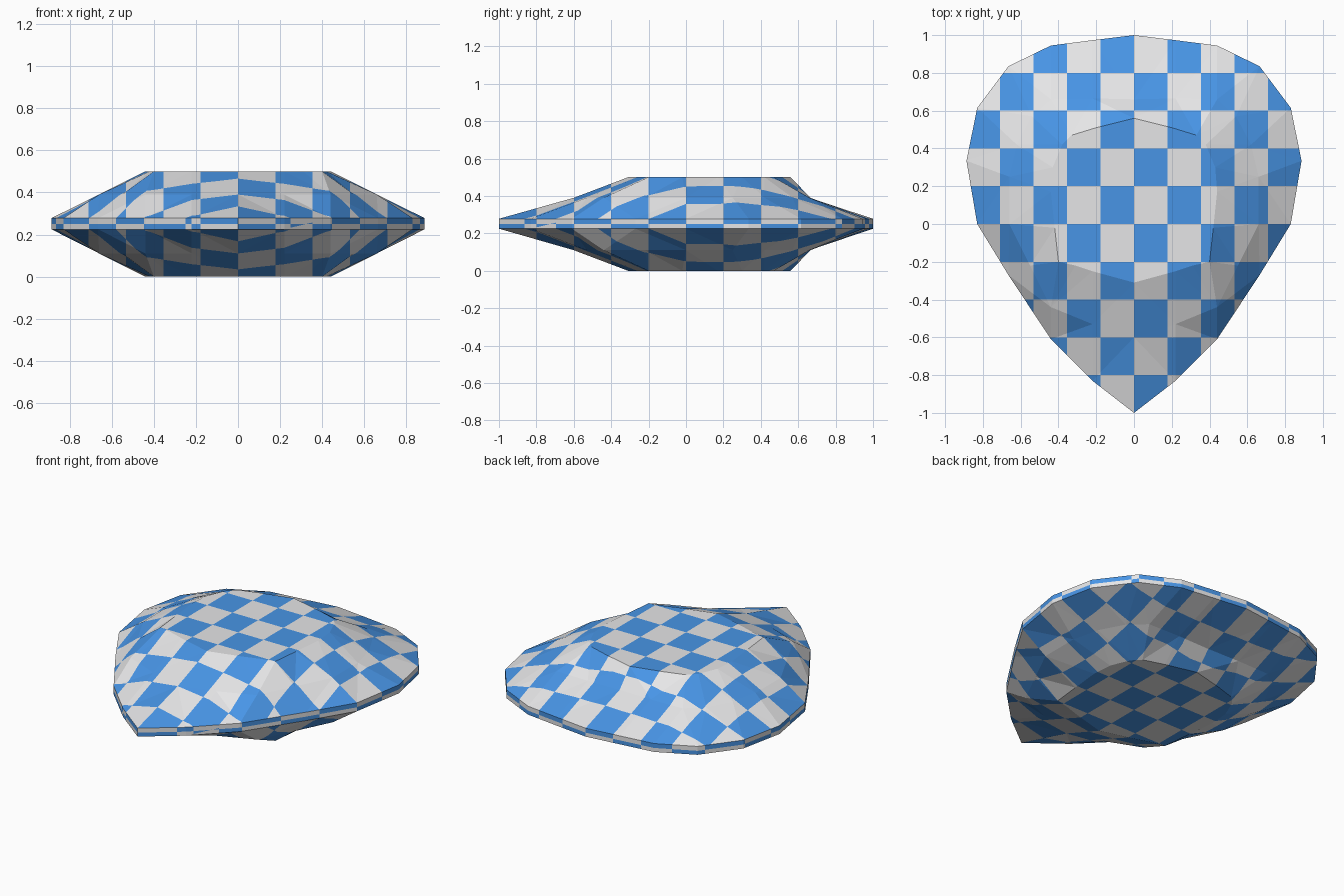
import bpy, bmesh, math

if "Cube" in bpy.data.objects:
    bpy.data.objects.remove(bpy.data.objects["Cube"])

def material(name, rgb):
    m = bpy.data.materials.new(name)
    m.diffuse_color = (*rgb, 1)
    m.use_nodes = True
    m.node_tree.nodes["Principled BSDF"].inputs["Base Color"].default_value = m.diffuse_color
    return m

grey = material("light grey", (0.81, 0.81, 0.82))
blue = material("sky blue", (0.065, 0.30, 0.79))

# right-hand halves of the contour rings, back to front
rim = [(0, 1), (.22, .973), (.44, .945), (.665, .835), (.83, .615), (.887, .335),
       (.83, 0), (.665, -.27), (.44, -.61), (.22, -.83), (0, -1)]
shoulder = [(0, .66), (.22, .665), (.44, .66), (.54, .57), (.62, .42), (.66, .25),
            (.66, 0), (.55, -.22), (.44, -.44), (.22, -.53), (0, -.6)]
plateau = [(0, .56), (.2, .51), (.33, .47), (.38, .42), (.43, .3), (.44, .17),
           (.42, -.02), (.4, -.2), (.31, -.22), (.22, -.25), (0, -.31)]

def full_ring(half):
    return half + [(-x, y) for x, y in reversed(half[1:-1])]

bm = bmesh.new()
levels = [(plateau, 0), (shoulder, .11), (rim, .225),
          (rim, .278), (shoulder, .39), (plateau, .5)]
rings = [[bm.verts.new((x, y, z)) for x, y in full_ring(h)] for h, z in levels]
n = len(rings[0])

# faceted shell between the rings, closed by flat caps
for a, b in zip(rings, rings[1:]):
    for i in range(n):
        j = (i + 1) % n
        bm.faces.new((a[i], a[j], b[j], b[i]))
bm.faces.new(rings[0])
bm.faces.new(rings[-1])
bmesh.ops.triangulate(bm, faces=bm.faces[:])
bmesh.ops.recalc_face_normals(bm, faces=bm.faces[:])

def is_band(f):
    c = f.calc_center_median()
    return abs(f.normal.z) < .1 and .225 < c.z < .278

def cut(faces, co, axis):
    geom = set(faces)
    for f in faces:
        geom.update(f.edges)
        geom.update(f.verts)
    bmesh.ops.bisect_plane(bm, geom=list(geom), dist=1e-5, plane_co=co, plane_no=axis)

# checker cuts: ten cells across, ten cells deep, rows on the rim band
CX, CY, CZ = .1774, .2, .05
for k in range(-4, 5):
    cut(bm.faces[:], (k * CX, 0, 0), (1, 0, 0))
    cut(bm.faces[:], (0, k * CY, 0), (0, 1, 0))
bm.normal_update()
cut([f for f in bm.faces if is_band(f)], (0, 0, .25), (0, 0, 1))
bm.normal_update()

# alternate colours by cell; the underside is the opposite of the top
for f in bm.faces:
    c = f.calc_center_median()
    i, j = math.floor(c.x / CX) + 5, math.floor(c.y / CY) + 5
    if is_band(f):
        cell = (i if abs(f.normal.y) > abs(f.normal.x) else j) + (c.z > .25) + 4
    else:
        cell = i + j + (c.z < .25)
    f.material_index = cell % 2
    f.smooth = False

mesh = bpy.data.meshes.new("faceted_pebble")
bm.to_mesh(mesh)
bm.free()
mesh.materials.append(grey)
mesh.materials.append(blue)
bpy.context.collection.objects.link(bpy.data.objects.new("faceted_pebble", mesh))
